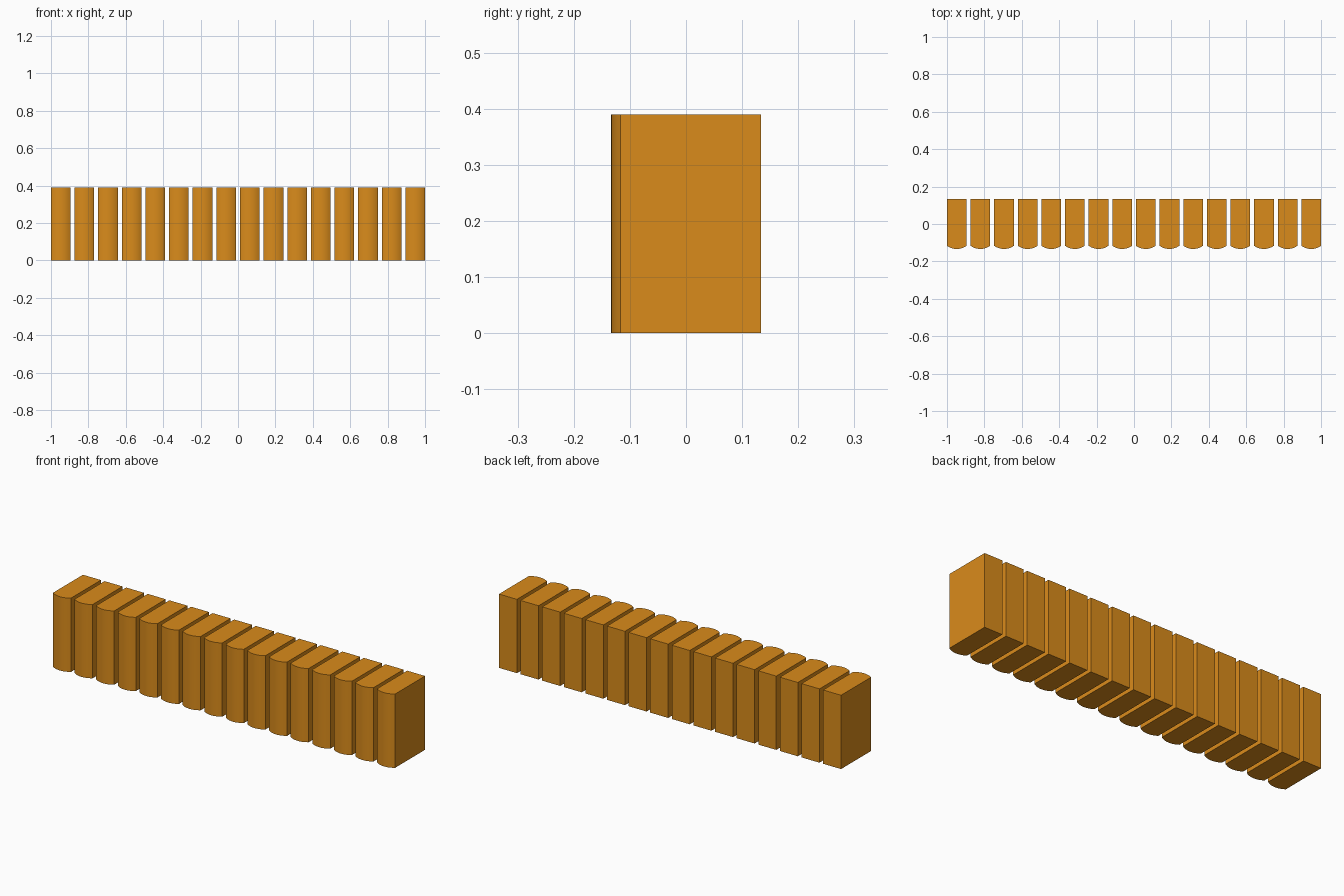
import bpy
import bmesh
import math

if "Cube" in bpy.data.objects:
    bpy.data.objects.remove(bpy.data.objects["Cube"])

COUNT = 16            # books in the row
WIDTH = 0.105         # thickness of one book
PITCH = (2.0 - WIDTH) / (COUNT - 1)
HEIGHT = 0.39
BACK, SHOULDER, FRONT = 0.1335, -0.1165, -0.1335
SEGMENTS = 10         # facets across the rounded spine

# Book colour
cover = bpy.data.materials.new("cover")
cover.diffuse_color = (0.70, 0.26, 0.011, 1.0)
cover.use_nodes = True
cover.node_tree.nodes["Principled BSDF"].inputs["Base Color"].default_value = cover.diffuse_color

# Plan outline: square back, spine bulging as a shallow arc
half = WIDTH / 2
bulge = SHOULDER - FRONT
radius = (half ** 2 + bulge ** 2) / (2 * bulge)
sweep = math.asin(half / radius)
outline = [(half, BACK), (-half, BACK)]
for i in range(SEGMENTS + 1):
    a = -sweep + 2 * sweep * i / SEGMENTS
    outline.append((radius * math.sin(a), FRONT + radius * (1 - math.cos(a))))

# One book, raised from the outline
bm = bmesh.new()
base = bm.faces.new([bm.verts.new((x, y, 0)) for x, y in outline])
raised = bmesh.ops.extrude_face_region(bm, geom=[base])
top = [v for v in raised["geom"] if isinstance(v, bmesh.types.BMVert)]
bmesh.ops.translate(bm, verts=top, vec=(0, 0, HEIGHT))
bmesh.ops.recalc_face_normals(bm, faces=bm.faces)
mesh = bpy.data.meshes.new("book")
bm.to_mesh(mesh)
bm.free()
mesh.materials.append(cover)

# Smooth spine with crisp corners
mesh.shade_smooth()
mesh.set_sharp_from_angle(angle=math.radians(25))

# Row of identical books sharing the mesh
for i in range(COUNT):
    book = bpy.data.objects.new(f"book_{i + 1:02d}", mesh)
    book.location.x = -1 + half + i * PITCH
    bpy.context.collection.objects.link(book)
